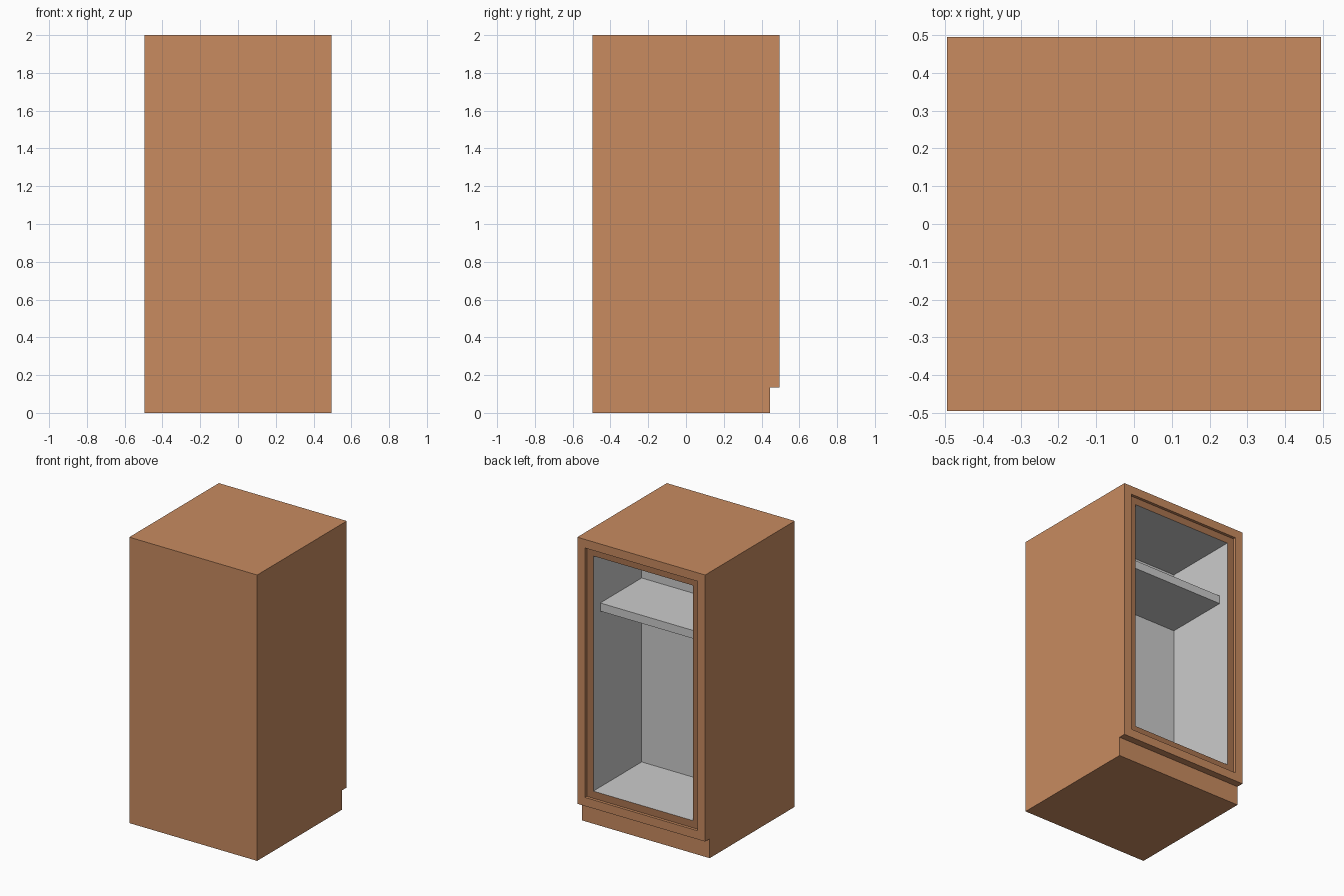
import bpy, bmesh

if "Cube" in bpy.data.objects:
    bpy.data.objects.remove(bpy.data.objects["Cube"])

H = 0.495          # half width and depth
KICK = 0.135       # toe kick height
REBATE_Y = 0.475   # recessed face of the door frame
BACK_Y = -0.06     # back wall of the compartment


def material(name, rgb):
    m = bpy.data.materials.new(name)
    m.diffuse_color = (*rgb, 1)
    m.use_nodes = True
    m.node_tree.nodes["Principled BSDF"].inputs["Base Color"].default_value = m.diffuse_color
    return m


def ring(bm, inset, y):
    """Rectangle parallel to the opening, inset from the face edge."""
    x, lo, hi = H - inset, KICK + inset, 2 - inset
    return [bm.verts.new(p) for p in
            ((x, y, lo), (-x, y, lo), (-x, y, hi), (x, y, hi))]


def bridge(bm, a, b):
    for i in range(4):
        j = (i + 1) % 4
        bm.faces.new((a[i], a[j], b[j], b[i]))


def finish(bm, name, mat=None):
    me = bpy.data.meshes.new(name)
    bm.to_mesh(me)
    bm.free()
    ob = bpy.data.objects.new(name, me)
    bpy.context.collection.objects.link(ob)
    if mat:
        me.materials.append(mat)
    return ob


wood = material("wood", (0.578, 0.258, 0.117))
dark_wood = material("dark_wood", (0.40, 0.175, 0.08))

# Outer body: side profile with toe kick, plus front border and rebate walls
bm = bmesh.new()
face = ring(bm, 0, H)
rim = ring(bm, 0.06, H)
rebate = ring(bm, 0.06, REBATE_Y)
bridge(bm, face, rim)
bridge(bm, rim, rebate)
profile = [(0.445, KICK), (0.445, 0), (-H, 0), (-H, 2)]
right = [face[0]] + [bm.verts.new((H, y, z)) for y, z in profile] + [face[3]]
left = [face[1]] + [bm.verts.new((-H, y, z)) for y, z in profile] + [face[2]]
bm.faces.new(right[::-1])
bm.faces.new(left)
for i in range(5):
    bm.faces.new((right[i], right[i + 1], left[i + 1], left[i]))
bmesh.ops.recalc_face_normals(bm, faces=bm.faces)
# the open shell must face outward: check the top face
bm.faces.ensure_lookup_table()
top = max(bm.faces, key=lambda f: f.calc_center_median().z)
if top.normal.z < 0:
    bmesh.ops.reverse_faces(bm, faces=bm.faces)
finish(bm, "cabinet_body", wood)

# Recessed inner frame
bm = bmesh.new()
bridge(bm, ring(bm, 0.06, REBATE_Y), ring(bm, 0.11, REBATE_Y))
finish(bm, "inner_frame", dark_wood)

# Compartment lining, facing inward
bm = bmesh.new()
mouth, back = ring(bm, 0.11, REBATE_Y), ring(bm, 0.11, BACK_Y)
bridge(bm, mouth, back)
bm.faces.new(back)
finish(bm, "compartment_lining")

# Shelf
bm = bmesh.new()
bmesh.ops.create_cube(bm, size=1)
front = 0.398
for v in bm.verts:
    v.co.x *= 2 * (H - 0.11)
    v.co.y = front if v.co.y > 0 else BACK_Y
    v.co.z = 1.532 if v.co.z > 0 else 1.475
finish(bm, "shelf")
